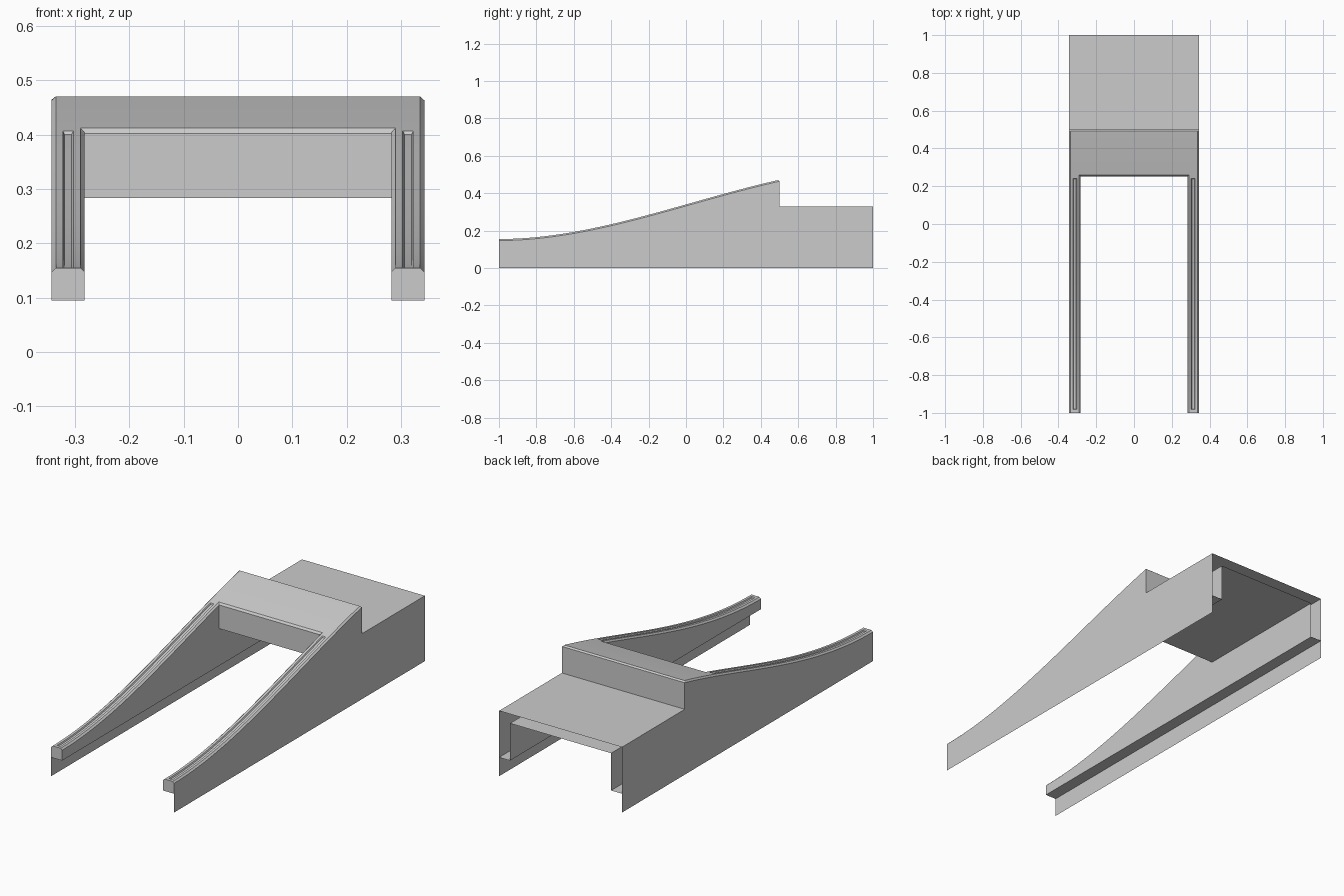
import bpy, math
from mathutils import Vector
from mathutils.geometry import interpolate_bezier

if "Cube" in bpy.data.objects:
    bpy.data.objects.remove(bpy.data.objects["Cube"])

W, IN = 0.343, 0.282          # outer and inner wall x
CH = 0.008                    # edge chamfer
LOW, PLATE, REAR = 0.095, 0.283, 0.33
Y_PANEL, Y_DECK, Y_STEP = 0.252, 0.26, 0.5

# Side profile of the sloping top
curve = interpolate_bezier(Vector((-1, 0.155, 0)), Vector((-0.5, 0.155, 0)),
                           Vector((0, 0.36, 0)), Vector((0.5, 0.472, 0)), 200)


def top(y):
    for a, b in zip(curve, curve[1:]):
        if y <= b.x:
            return a.y + (b.y - a.y) * (y - a.x) / (b.x - a.x)
    return curve[-1].y


def spread(a, b, n):
    return [a + (b - a) * i / n for i in range(n + 1)]


def make(name, sections, extra=(), mirror=False):
    """Loft open sections into a sheet; extra holds additional polygons."""
    verts = [p for s in sections for p in s]
    n = len(sections[0])
    faces = [(r * n + i, r * n + i + 1, (r + 1) * n + i + 1, (r + 1) * n + i)
             for r in range(len(sections) - 1) for i in range(n - 1)]
    for poly in extra:
        faces.append(tuple(range(len(verts), len(verts) + len(poly))))
        verts += poly
    me = bpy.data.meshes.new(name)
    me.from_pydata(verts, [], faces)
    ob = bpy.data.objects.new(name, me)
    bpy.context.collection.objects.link(ob)
    if mirror:
        ob.modifiers.new("mirror", 'MIRROR')
    bpy.ops.object.select_all(action='DESELECT')
    bpy.context.view_layer.objects.active = ob
    ob.select_set(True)
    bpy.ops.object.shade_smooth_by_angle(angle=math.radians(20))
    return ob


# Side rails: chamfered top with a shallow groove, open skirt outside
def rail_section(y, depth):
    z, yi = top(y), min(y, Y_PANEL)
    return [(W, y, 0), (W, y, z - CH), (W - CH, y, z), (0.322, y, z),
            (0.319, y, z - depth), (0.306, y, z - depth), (0.303, y, z),
            (IN + CH, y, z), (IN, yi, z - CH), (IN, yi, LOW), (W, yi, LOW)]


stations = [(-1, 0), (-0.983, 0)]
stations += [(y, 0.006) for y in spread(-0.98, 0.237, 28)]
stations += [(0.24, 0), (Y_PANEL, 0), (Y_DECK, 0)]
rails = [rail_section(y, d) for y, d in stations]
make("side_rail", rails, [rails[0][1:]], mirror=True)


# Raised deck with chamfered edges
def deck_section(y, z_side, z_top):
    half = [(W, y, 0), (W, y, z_side), (W - CH, y, z_top)]
    return half + [(-x, yy, z) for x, yy, z in reversed(half)]


deck = [deck_section(y, top(y) - CH, top(y)) for y in spread(Y_DECK, 0.492, 6)]
zs = top(Y_STEP) - CH
deck.append(deck_section(Y_STEP, zs, zs))
zf = top(Y_DECK)
zp = top(Y_PANEL) - CH
front_chamfer = [(-IN - CH, Y_DECK, zf), (IN + CH, Y_DECK, zf),
                 (IN, Y_PANEL, zp), (-IN, Y_PANEL, zp)]
front_panel = [(-IN, Y_PANEL, zp), (IN, Y_PANEL, zp),
               (IN, Y_PANEL, PLATE), (-IN, Y_PANEL, PLATE)]
step = [(W, Y_STEP, REAR), (W, Y_STEP, zs), (-W, Y_STEP, zs), (-W, Y_STEP, REAR)]
make("raised_deck", deck, [front_chamfer, front_panel, step])

# Low rear cover, open at the back
make("rear_cover", [[(W, y, 0), (W, y, REAR), (-W, y, REAR), (-W, y, 0)]
                    for y in (Y_STEP, 1)])

# Inner lining below deck and rear cover
make("inner_lining", [[(W, y, LOW), (IN, y, LOW), (IN, y, PLATE),
                       (-IN, y, PLATE), (-IN, y, LOW), (-W, y, LOW)]
                      for y in (Y_PANEL, 1)])
